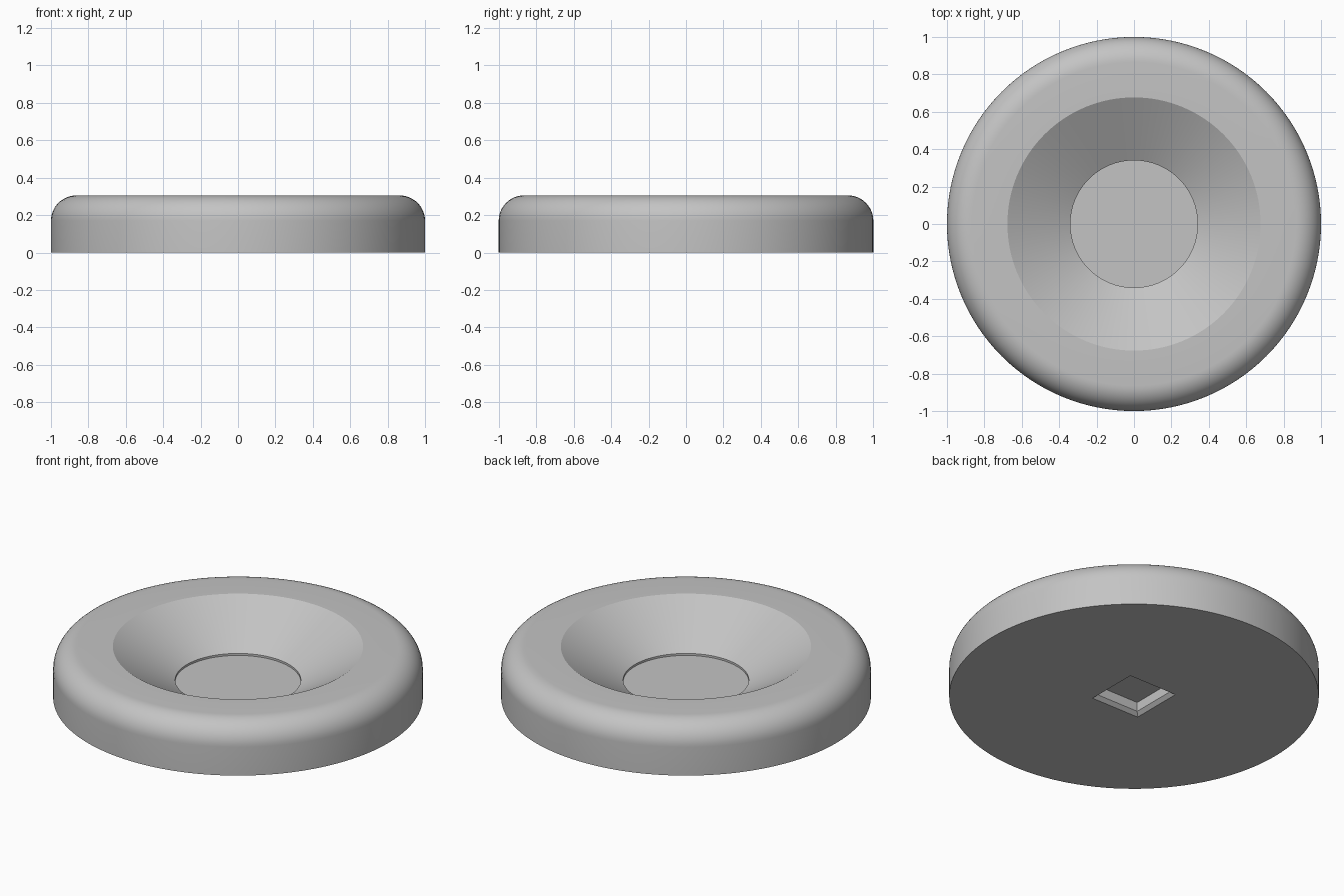
import bpy, bmesh, math

if "Cube" in bpy.data.objects:
    bpy.data.objects.remove(bpy.data.objects["Cube"], do_unlink=True)

SEGMENTS = 128
HEIGHT, FILLET = 0.305, 0.135
FILLET_STEPS = 12

grey = bpy.data.materials.new("light grey")
grey.use_nodes = True
colour = (0.55, 0.55, 0.55, 1)
grey.diffuse_color = colour
grey.node_tree.nodes["Principled BSDF"].inputs["Base Color"].default_value = colour


def ring(bm, count, radius, z, turn=0.0):
    step = math.tau / count
    return [bm.verts.new((radius * math.cos(i * step + turn),
                          radius * math.sin(i * step + turn), z))
            for i in range(count)]


def stack(name, count, profile, turn=0.0):
    """Closed solid from rings of (radius, z), capped at both ends."""
    bm = bmesh.new()
    rings = [ring(bm, count, r, z, turn) for r, z in profile]
    for a, b in zip(rings, rings[1:]):
        for i in range(count):
            j = (i + 1) % count
            bm.faces.new((a[i], a[j], b[j], b[i]))
    bm.faces.new(rings[0][::-1])
    bm.faces.new(rings[-1])
    bmesh.ops.recalc_face_normals(bm, faces=bm.faces)
    mesh = bpy.data.meshes.new(name)
    bm.to_mesh(mesh)
    bm.free()
    mesh.materials.append(grey)
    obj = bpy.data.objects.new(name, mesh)
    bpy.context.collection.objects.link(obj)
    return obj


# Round body: straight wall, rounded shoulder, conical dish with a small step to its floor
profile = [(1, 0)]
for i in range(FILLET_STEPS + 1):
    a = i / FILLET_STEPS * math.pi / 2
    profile.append((1 - FILLET + FILLET * math.cos(a),
                    HEIGHT - FILLET + FILLET * math.sin(a)))
profile += [(0.677, HEIGHT), (0.34, 0.105), (0.34, 0.093)]
body = stack("dished_disc", SEGMENTS, profile)

# Square pocket with a chamfered mouth, cut into the underside
outer, chamfer, depth = 0.159, 0.02, 0.075
root2 = math.sqrt(2)
cutter = stack("pocket_cutter", 4,
               [((outer + chamfer) * root2, -chamfer),
                ((outer - chamfer) * root2, chamfer),
                ((outer - chamfer) * root2, depth)], math.pi / 4)
cutter.hide_render = True

bpy.ops.object.select_all(action="DESELECT")
body.select_set(True)
bpy.context.view_layer.objects.active = body
cut = body.modifiers.new("pocket", "BOOLEAN")
cut.operation = "DIFFERENCE"
cut.solver = "EXACT"
cut.object = cutter
bpy.ops.object.modifier_apply(modifier=cut.name)
bpy.data.objects.remove(cutter, do_unlink=True)

bpy.ops.object.shade_smooth_by_angle(angle=math.radians(20))
